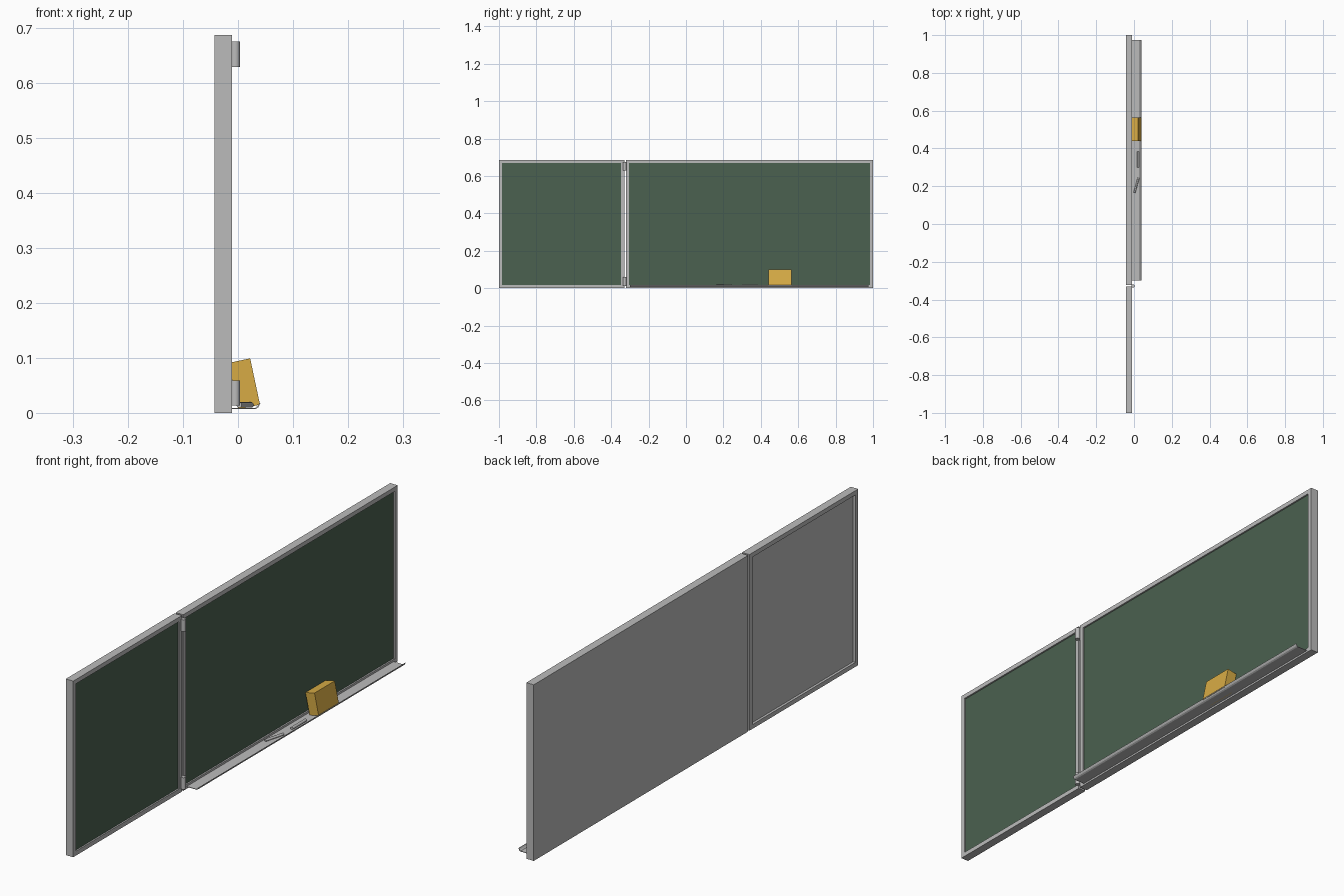
import bpy, bmesh
from math import radians, cos, sin, pi
from mathutils import Vector, Matrix

cube = bpy.data.objects.get("Cube")
if cube:
    bpy.data.objects.remove(cube, do_unlink=True)


def material(name, rgb):
    m = bpy.data.materials.new(name)
    m.use_nodes = True
    m.diffuse_color = (*rgb, 1)
    m.node_tree.nodes["Principled BSDF"].inputs["Base Color"].default_value = (*rgb, 1)
    return m


GREY = material("light grey metal", (0.5, 0.5, 0.5))
GREEN = material("board green", (0.07, 0.12, 0.08))
YELLOW = material("eraser yellow", (0.68, 0.41, 0.06))

HEIGHT = 0.687
BACK, FRONT = -0.043, -0.011
RIM = 0.017


def finish(name, bm, mat):
    bmesh.ops.recalc_face_normals(bm, faces=bm.faces)
    mesh = bpy.data.meshes.new(name)
    bm.to_mesh(mesh)
    bm.free()
    mesh.materials.append(mat)
    obj = bpy.data.objects.new(name, mesh)
    bpy.context.collection.objects.link(obj)
    return obj


def box(name, lo, hi, mat):
    lo, hi = Vector(lo), Vector(hi)
    bm = bmesh.new()
    bmesh.ops.create_cube(bm, size=1, matrix=Matrix.Translation((lo + hi) / 2)
                          @ Matrix.Diagonal((*(hi - lo), 1)))
    return finish(name, bm, mat)


def frame(name, y0, y1):
    """Rectangular picture frame in the y-z plane, open in the middle."""
    bm = bmesh.new()
    loops = []
    for x, inset in ((BACK, 0), (FRONT, 0), (FRONT, RIM), (BACK, RIM)):
        a, b, c, d = y0 + inset, y1 - inset, inset, HEIGHT - inset
        loops.append([bm.verts.new((x, y, z)) for y, z in ((a, c), (b, c), (b, d), (a, d))])
    for i in range(4):
        p, q = loops[i], loops[(i + 1) % 4]
        for j in range(4):
            k = (j + 1) % 4
            bm.faces.new((p[j], p[k], q[k], q[j]))
    return finish(name, bm, GREY)


def extrude_y(name, profile, y0, y1, mat):
    """Sweep a closed x-z profile along y."""
    bm = bmesh.new()
    face = bm.faces.new([bm.verts.new((x, y0, z)) for x, z in profile])
    new = bmesh.ops.extrude_face_region(bm, geom=[face])["geom"]
    bmesh.ops.translate(bm, vec=(0, y1 - y0, 0),
                        verts=[v for v in new if isinstance(v, bmesh.types.BMVert)])
    return finish(name, bm, mat)


def rod(name, a, b, radius, mat, sides=20):
    a, b = Vector(a), Vector(b)
    turn = (b - a).to_track_quat('Z', 'Y').to_matrix().to_4x4()
    bm = bmesh.new()
    bmesh.ops.create_cone(bm, cap_ends=True, segments=sides, radius1=radius, radius2=radius,
                          depth=(b - a).length,
                          matrix=Matrix.Translation((a + b) / 2) @ turn)
    obj = finish(name, bm, mat)
    bpy.ops.object.select_all(action='DESELECT')
    obj.select_set(True)
    bpy.context.view_layer.objects.active = obj
    bpy.ops.object.shade_smooth_by_angle(angle=radians(40))
    return obj


# Two framed boards: the main one has a flush back, the wing a recessed one
for label, y0, y1, rear in (("main", -0.322, 1.0, BACK), ("wing", -1.0, -0.33, -0.033)):
    frame(label + "_frame", y0, y1)
    inner0, inner1 = y0 + RIM, y1 - RIM
    box(label + "_backing", (rear, inner0, RIM), (-0.022, inner1, HEIGHT - RIM), GREY)
    box(label + "_writing_surface", (-0.022, inner0, RIM),
        (-0.017, inner1, HEIGHT - RIM), GREEN)

# Hinge barrels over the seam
for label, z in (("lower", 0.013), ("upper", 0.629)):
    rod(label + "_hinge", (-0.005, -0.328, z), (-0.005, -0.328, z + 0.046), 0.009, GREY)

# Chalk tray with an upturned lip
extrude_y("chalk_tray",
          [(-0.012, 0.007), (0.032, 0.007), (0.037, 0.010), (0.041, 0.018),
           (0.039, 0.018), (0.035, 0.012), (0.031, 0.009), (-0.012, 0.009)],
          -0.30, 0.975, GREY)

# Chalk sticks lying in the tray
rod("chalk_stick_a", (0.022, 0.30, 0.015), (0.022, 0.385, 0.015), 0.0055, GREY, 12)
rod("chalk_stick_b", (0.002, 0.165, 0.0145), (0.024, 0.245, 0.0145), 0.005, GREY, 12)

# Eraser leaning against the board
foot, lean = Vector((0.040, 0.015)), radians(12)
up = Vector((-sin(lean), cos(lean))) * 0.086
thick = Vector((-cos(lean), -sin(lean))) * 0.040
extrude_y("eraser", [foot, foot + up, foot + up + thick, foot + thick], 0.44, 0.565, YELLOW)
